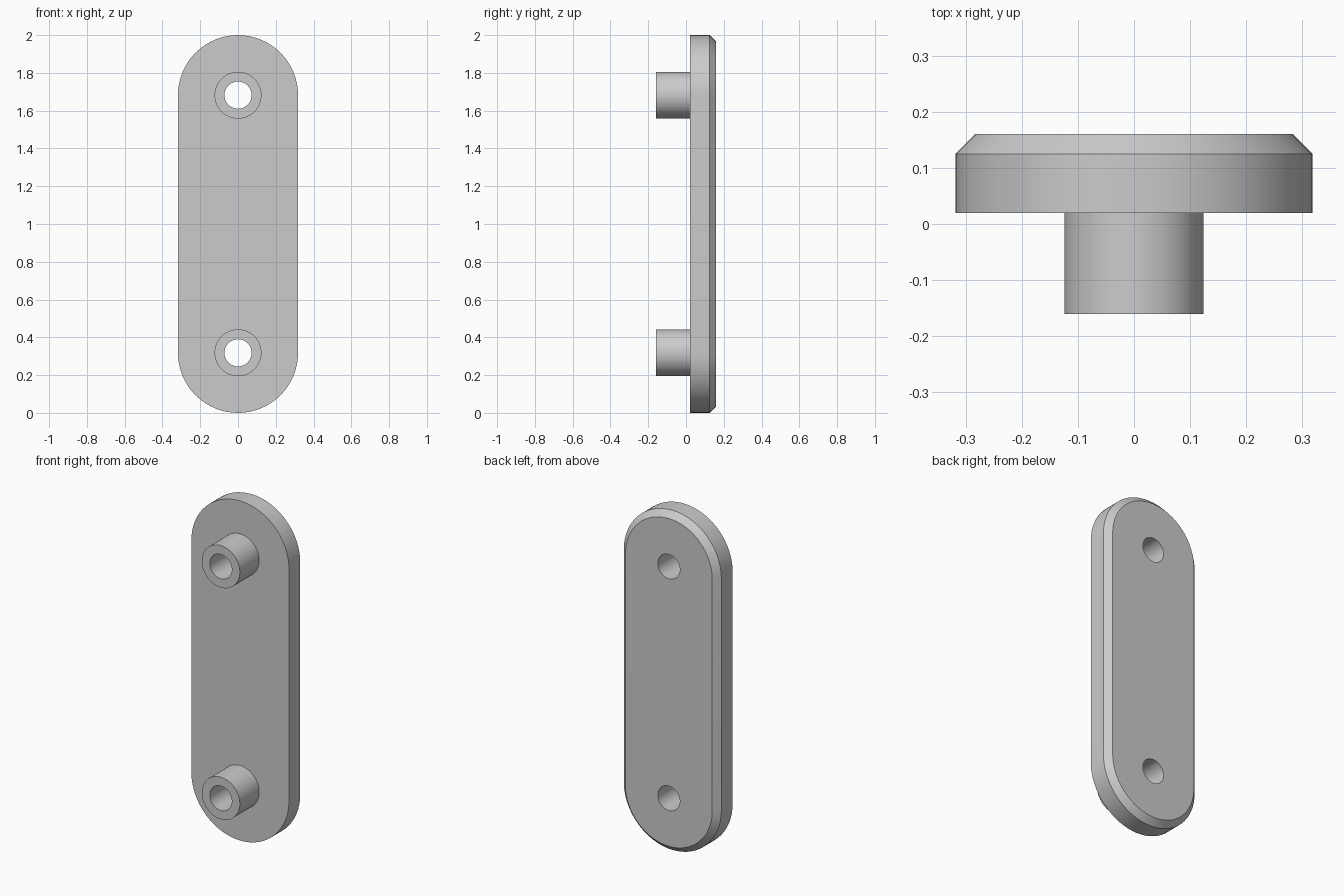
import bpy, bmesh
from math import sin, cos, pi, radians

cube = bpy.data.objects.get("Cube")
if cube:
    bpy.data.objects.remove(cube, do_unlink=True)

R, CHAMFER = 0.318, 0.035             # plate end radius, back edge chamfer
BOSS, BORE = 0.124, 0.072             # boss and through-hole radii
TIP, FRONT, EDGE, BACK = -0.16, 0.02, 0.125, 0.16
CENTRES = {"lower": R, "upper": 2 - R}
SEG = 64

grey = bpy.data.materials.new("light_grey")
grey.use_nodes = True
grey.diffuse_color = (0.6, 0.6, 0.6, 1)
grey.node_tree.nodes["Principled BSDF"].inputs["Base Color"].default_value = grey.diffuse_color


def loop(bm, points, y):
    """Closed ring of vertices at depth y."""
    verts = [bm.verts.new((x, y, z)) for x, z in points]
    for a, b in zip(verts, verts[1:] + verts[:1]):
        bm.edges.new((a, b))
    return verts


def wall(bm, a, b):
    """Quads joining two matching rings."""
    n = len(a)
    for i in range(n):
        j = (i + 1) % n
        bm.faces.new((a[i], a[j], b[j], b[i]))


def cap(bm, normal_y, *rings):
    """Flat face bounded by an outer ring and optional hole rings."""
    edges = [bm.edges.get((r[i - 1], r[i])) for r in rings for i in range(len(r))]
    bmesh.ops.triangle_fill(bm, edges=edges, use_beauty=True, use_dissolve=False,
                            normal=(0, normal_y, 0))


def circle(r, cz):
    return [(r * cos(2 * pi * i / SEG), cz + r * sin(2 * pi * i / SEG)) for i in range(SEG)]


def capsule(r):
    half = SEG // 2
    arc = [pi * i / half for i in range(half + 1)]
    return ([(r * cos(t), CENTRES["upper"] + r * sin(t)) for t in arc]
            + [(-r * cos(t), CENTRES["lower"] - r * sin(t)) for t in arc])


def finish(bm, name):
    bmesh.ops.recalc_face_normals(bm, faces=bm.faces[:])
    mesh = bpy.data.meshes.new(name)
    bm.to_mesh(mesh)
    bm.free()
    mesh.materials.append(grey)
    ob = bpy.data.objects.new(name, mesh)
    bpy.context.collection.objects.link(ob)
    bpy.ops.object.select_all(action="DESELECT")
    ob.select_set(True)
    bpy.context.view_layer.objects.active = ob
    bpy.ops.object.shade_smooth_by_angle(angle=radians(30))


# Rounded plate with a chamfered back edge and two through holes
bm = bmesh.new()
front = loop(bm, capsule(R), FRONT)
edge = loop(bm, capsule(R), EDGE)
back = loop(bm, capsule(R - CHAMFER), BACK)
wall(bm, front, edge)
wall(bm, edge, back)
front_holes = [loop(bm, circle(BORE, z), FRONT) for z in CENTRES.values()]
back_holes = [loop(bm, circle(BORE, z), BACK) for z in CENTRES.values()]
for a, b in zip(front_holes, back_holes):
    wall(bm, a, b)
cap(bm, -1, front, *front_holes)
cap(bm, 1, back, *back_holes)
finish(bm, "plate")

# Hollow bosses standing on the front of the plate
for side, z in CENTRES.items():
    bm = bmesh.new()
    rings = [loop(bm, circle(r, z), y) for r, y in
             ((BOSS, FRONT), (BOSS, TIP), (BORE, TIP), (BORE, FRONT))]
    for a, b in zip(rings, rings[1:]):
        wall(bm, a, b)
    finish(bm, side + "_boss")
